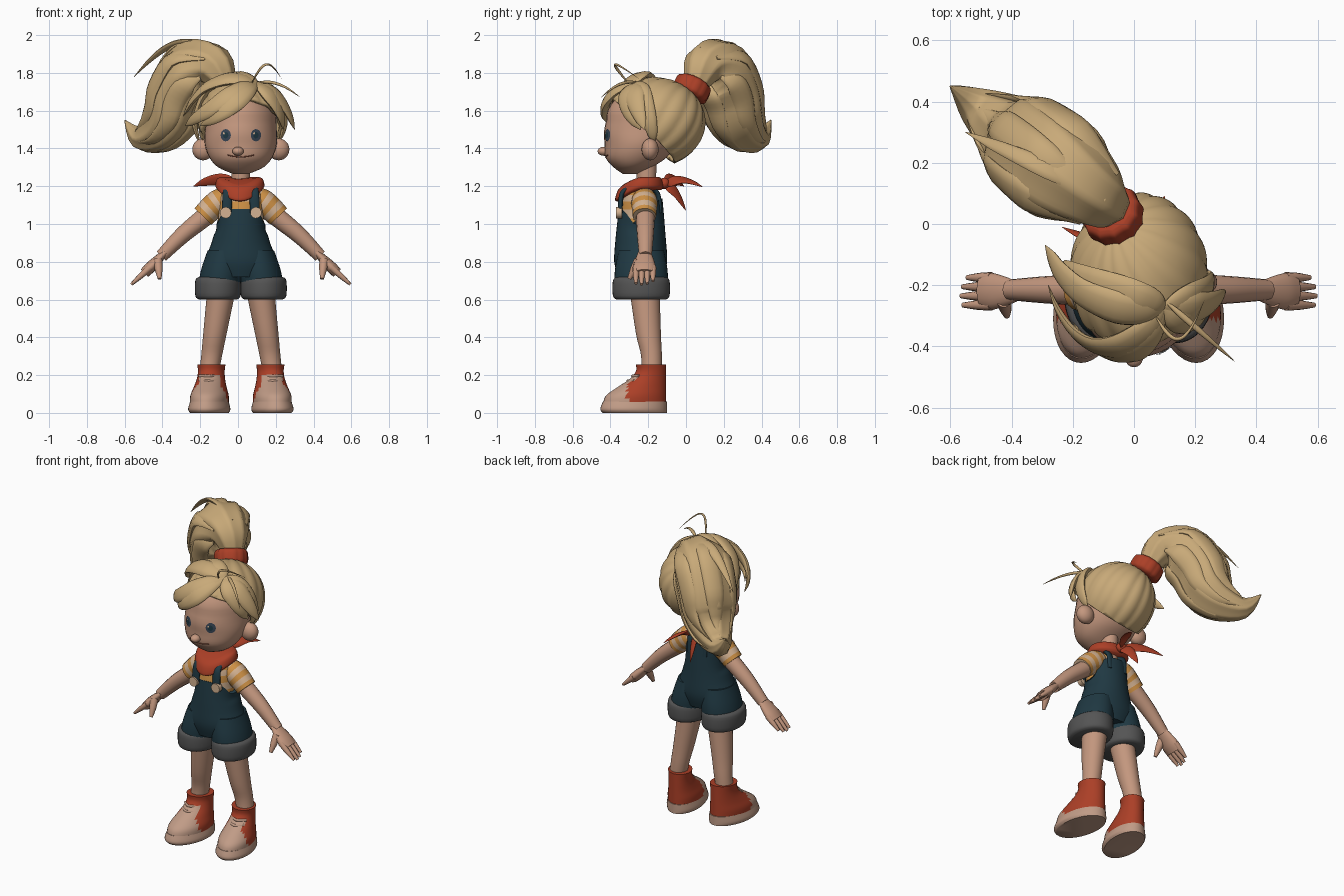
import bpy, bmesh, math
from mathutils import Vector, Matrix
from mathutils.bvhtree import BVHTree

cube = bpy.data.objects.get("Cube")
if cube:
    bpy.data.objects.remove(cube, do_unlink=True)

MID = .015  # symmetry line of the body


def material(name, *rgb):
    mat = bpy.data.materials.new(name)
    mat.use_nodes = True
    mat.diffuse_color = (*rgb, 1)
    mat.node_tree.nodes["Principled BSDF"].inputs["Base Color"].default_value = (*rgb, 1)
    return mat


HAIR = material("blonde", .58, .4, .19)
SKIN = material("skin", .55, .31, .21)
DENIM = material("dark denim", .014, .04, .055)
RED = material("rust red", .41, .05, .02)
GREY = material("cuff grey", .09, .09, .09)
ORANGE = material("stripe orange", .61, .28, .06)
CREAM = material("cream", .66, .45, .29)
PALE = material("shoe pale", .53, .33, .24)
EYE = material("eye blue", .04, .06, .09)
LIP = material("lip brown", .22, .07, .04)


def finish(name, bm, *mats):
    bmesh.ops.recalc_face_normals(bm, faces=bm.faces[:])
    mesh = bpy.data.meshes.new(name)
    bm.to_mesh(mesh)
    bm.free()
    for mat in mats:
        mesh.materials.append(mat)
    for polygon in mesh.polygons:
        polygon.use_smooth = True
    mesh.set_sharp_from_angle(angle=math.radians(50))
    obj = bpy.data.objects.new(name, mesh)
    bpy.context.collection.objects.link(obj)
    return obj


def smooth_rows(rows, steps=4):
    """Catmull-Rom resampling of rows of numbers."""
    result, last = [], len(rows) - 1
    for i in range(last):
        quads = list(zip(rows[max(i - 1, 0)], rows[i], rows[i + 1], rows[min(i + 2, last)]))
        for step in range(steps):
            t = step / steps
            result.append([b + t / 2 * (c - a + t * (2 * a - 5 * b + 4 * c - d + t * (3 * (b - c) + d - a)))
                           for a, b, c, d in quads])
    return result + [list(rows[-1])]


def skin(name, rings, *mats, rule=None, warp=None):
    """Joins rings into a capped surface; rule(centre, ring) picks the colour."""
    bm = bmesh.new()
    loops = [[bm.verts.new(warp(point) if warp else point) for point in ring] for ring in rings]
    for i, (low, high) in enumerate(zip(loops, loops[1:])):
        for j in range(len(low)):
            face = bm.faces.new((low[j - 1], low[j], high[j], high[j - 1]))
            if rule:
                face.material_index = int(rule(face.calc_center_median(), i))
    bm.faces.new(loops[0])
    bm.faces.new(loops[-1])
    return finish(name, bm, *mats)


def angles(count):
    return [math.tau * j / count for j in range(count)]


def stack(name, x, y, rows, *mats, lean=0, **options):
    """Level ellipses from rows of z, x radius, y radius; lean shifts wide ones forward."""
    rings = [[Vector((x + a * math.sin(t), y - lean * b - b * math.cos(t), z)) for t in angles(36)]
             for z, a, b in smooth_rows(rows)]
    return skin(name, rings, *mats, **options)


def tube(name, rows, *mats, hub=(0, -.2, 0), flat=1, sides=16, lobes=0, depth=0, **options):
    """Sweep along rows of x, y, z, radius; the flattened side faces the hub."""
    rows = smooth_rows(rows)
    points = [Vector(row[:3]) for row in rows]
    rings = []
    for i, point in enumerate(points):
        along = (points[min(i + 1, len(points) - 1)] - points[max(i - 1, 0)]).normalized()
        out = point - Vector(hub)
        out = (out - along * out.dot(along)).normalized()
        side = along.cross(out)
        ring = []
        for t in angles(sides):
            radius = rows[i][3] * (1 - depth * abs(math.sin(t * lobes / 2)))
            ring.append(point + radius * (side * math.cos(t) + out * math.sin(t) * flat))
        rings.append(ring)
    return skin(name, rings, *mats, **options)


def lock(name, points, width, hub, mat=HAIR, flat=.4):
    """Flat lock of hair or cloth that tapers to its tip."""
    rows = []
    for i, point in enumerate(points):
        t = i / (len(points) - 1)
        rows.append((*point, width * max(.03, min(1, .2 + 3 * t) * (1 - t) ** .6)))
    tube(name, rows, mat, hub=hub, flat=flat, sides=12)


def arc(start, end, lift, steps=5):
    return [Vector(start).lerp(Vector(end), i / steps) + Vector(lift) * math.sin(math.pi * i / steps)
            for i in range(steps + 1)]


def ball(name, place, size, mat):
    bm = bmesh.new()
    bmesh.ops.create_uvsphere(bm, u_segments=24, v_segments=14, radius=1,
                              matrix=Matrix.LocRotScale(Vector(place), None, Vector(size)))
    finish(name, bm, mat)


# Head with the jaw pushed forward, neck and nose
def jaw(point):
    point.y -= max(0, 1.55 - point.z) * .35
    return point


head = stack("head", MID, -.195, [(1.265, .04, .04), (1.3, .12, .1), (1.35, .165, .16), (1.42, .19, .19),
                                  (1.5, .19, .22), (1.6, .18, .22), (1.7, .11, .15)], SKIN, warp=jaw)
stack("neck", MID, -.21, [(1.1, .06, .06), (1.2, .05, .05), (1.4, .05, .06)], SKIN)
ball("nose", (0, -.434, 1.385), (.03, .034, .024), SKIN)

# Painted eyes and mouth, laid on the face
bpy.context.view_layer.update()
surface = BVHTree.FromObject(head, bpy.context.evaluated_depsgraph_get())


def on_face(x, z, lift):
    hit = surface.ray_cast(Vector((x, -1, z)), Vector((0, 1, 0)))[0]
    return hit - Vector((0, lift, 0))


def spot(name, x, z, size, lift, mat):
    rings = [[on_face(x + size * k * math.cos(t), z + 1.2 * size * k * math.sin(t), lift) for t in angles(20)]
             for k in (1, .6, .2)]
    skin(name, rings, mat)


for label, x in (("left", .095), ("right", -.065)):
    spot(label + "_iris", x, 1.47, .027, .004, EYE)
    spot(label + "_pupil", x, 1.47, .014, .006, DENIM)
    spot(label + "_eye_glint", x - .01, 1.48, .005, .008, CREAM)
smile = [on_face(MID + .014 * i, 1.355 + i * i / 2500, 0) for i in range(-5, 6)]
tube("mouth", [(*point, .003) for point in smile], LIP, sides=8)

# Hair cap, ribbed from the ponytail and cut away around the face
SKULL, SIZE = Vector((MID, -.165, 1.54)), Vector((.225, .265, .235))
bm = bmesh.new()
bmesh.ops.create_uvsphere(bm, u_segments=96, v_segments=32, radius=1)
turn = Vector((-.4, .7, .8)).to_track_quat("Z", "Y")
for vert in bm.verts:
    rib = abs(math.sin(8 * math.atan2(vert.co.y, vert.co.x) + 2 * vert.co.z)) - .5
    vert.co = SKULL + (turn @ vert.co * (1 + .035 * rib * vert.co.xy.length)) * SIZE.to_3d().freeze().x \
        if SIZE.x == SIZE.y else SKULL + Matrix.Diagonal(SIZE) @ (turn @ vert.co * (1 + .035 * rib * vert.co.xy.length))
bmesh.ops.bisect_plane(bm, geom=bm.verts[:] + bm.edges[:] + bm.faces[:], plane_co=(0, -.3, 1.56),
                       plane_no=(-.15, 1, 1), clear_inner=True)
cap = finish("hair_cap", bm, HAIR)
cap.modifiers.new("thickness", "SOLIDIFY").thickness = .02


# Fringe and side locks sweep over the skull from one parting
def over_skull(end, sag):
    start, end = [Vector([(p - c) / r for p, c, r in zip(place, SKULL, SIZE)]) for place in ((.1, -.28, 1.75), end)]
    points = []
    for i in range(7):
        t = i / 6
        bulge = math.sin(math.pi * t)
        way = (start.lerp(end, t) + Vector((0, -1, -.3)) * sag * bulge).normalized()
        way *= 1.02 + (end.length - 1.02) * t * t + .04 * bulge
        points.append(SKULL + Matrix.Diagonal(SIZE) @ way)
    return points


FRINGE = {"right_sweep": ((-.28, -.2, 1.52), .4), "front_sweep": ((-.2, -.32, 1.52), .4),
          "right_outer": ((-.29, -.07, 1.57), .1), "left_front": ((.24, -.24, 1.5), .1),
          "left_outer": ((.3, -.22, 1.5), 0), "left_ear": ((.21, -.17, 1.43), -.1),
          "right_ear": ((-.2, -.17, 1.43), -.2)}
for label, (end, sag) in FRINGE.items():
    lock(label + "_lock", over_skull(end, sag), .075, SKULL)
lock("curled_wisp", arc((.07, -.3, 1.74), (.23, -.25, 1.77), (0, -.1, .09)), .01, SKULL, flat=.8)
lock("forward_wisp", arc((.1, -.25, 1.75), (.33, -.45, 1.67), (0, 0, .03)), .014, SKULL, flat=.8)

# Ponytail curling in one upright plane, its band and outer locks
ACROSS = Vector((.6, .8, 0))
spine = [(x, -.75 * x, z, r) for x, z, r in (
    (-.07, 1.73, .06), (-.13, 1.83, .12), (-.23, 1.81, .175), (-.31, 1.69, .175), (-.35, 1.57, .16),
    (-.42, 1.49, .12), (-.52, 1.46, .065), (-.6, 1.55, .003))]
tube("ponytail", spine, HAIR, hub=-9 * ACROSS, sides=48, lobes=8, depth=.08)
for i in range(6):
    points = []
    for before, row, after in zip(spine, spine[1:], spine[2:]):
        along = Vector(after[:3]) - Vector(before[:3])
        out = Matrix.Rotation(i * math.tau / 6 + .5, 3, along) @ ACROSS
        points.append(Vector(row[:3]) + out * row[3] * .9)
    lock(f"ponytail_lock_{i + 1}", points, .08, spine[3][:3])
lock("ponytail_top_strand", arc((-.1, .1, 1.89), (-.55, .3, 1.78), (0, 0, .12)), .05, SKULL)
band = [(-.07 - .3 * k, .03 + .4 * k, 1.715 + .8 * k, r) for k, r in ((-.05, .08), (-.03, .1), (.03, .1), (.05, .08))]
tube("hair_band", band, RED, hub=-9 * ACROSS, sides=36, lobes=12, depth=.06)


# Striped shirt
def stripes(centre, ring):
    return ring // 2 % 2


stack("shirt", MID, -.245, [(.94, .13, .11), (1.03, .12, .11), (1.12, .12, .095), (1.18, .1, .08), (1.22, .06, .06)],
      CREAM, ORANGE, rule=stripes)


# Dungarees dip under the arms and rise at the back
def dip(point):
    rise = max(0, point.z - .94)
    side = min(1, abs(point.x - MID) * 8) ** 5
    point.z += rise * ((point.y > -.25) * (1 - side) * .4 - side * .6)
    return point


stack("dungarees_body", MID, -.24, [(.72, .15, .12), (.8, .19, .14), (.9, .155, .135), (1, .132, .125),
                                    (1.08, .13, .115)], DENIM, warp=dip)


def build_side(label, s):
    def across(x):
        return MID + s * x

    def limb(part, y, rows, *mats, **options):
        tube(f"{label}_{part}", [(across(x), y, z, r) for x, z, r in rows], *mats, **options)

    def part(name, x, y, rows, *mats, **options):
        stack(f"{label}_{name}", across(x), y, rows, *mats, **options)

    def knock(point):
        point.x -= s * .15 * (point.z - .3)
        return point

    def splay(point):
        point.x -= s * .12 * (point.y + .2)
        return point

    def shoe_front(centre, ring):
        tongue = centre.y < -.24 and abs(centre.x - across(.165)) < .055
        return centre.z < .2 and (centre.y < -.31 or tongue)

    ball(label + "_ear", (across(.2), -.19, 1.395), (.057, .045, .058), SKIN)

    # Short legs, cuffs, straps and buttons
    part("short_leg", .17, -.237, [(.64, .11, .14), (.75, .11, .14), (.86, .09, .12)], DENIM, warp=knock)
    part("cuff", .121, -.237, [(.6, .1, .13), (.62, .12, .15), (.7, .12, .15), (.72, .1, .13)], GREY)
    bends = [math.pi * i / 8 for i in range(9)]
    strap = [(across(.075 - .01 * t), -.245 - .105 * math.cos(t), 1.06 + .145 * abs(math.sin(t)) ** .5, .026)
             for t in bends]
    tube(label + "_strap", strap, DENIM, hub=(across(.07), -.24, 1.08), flat=.5)
    tube(label + "_button", [(across(.08), y, 1.06, .03) for y in (-.34, -.37)], CREAM)

    # Sleeve, arm and hand
    limb("sleeve", -.22, [(.07, 1.14, .06), (.115, 1.115, .07), (.16, 1.08, .066), (.2, 1.04, .062)],
         CREAM, ORANGE, rule=stripes)
    limb("arm", -.215, [(.1, 1.11, .05), (.2, 1.03, .05), (.31, .94, .044), (.42, .83, .034)], SKIN)
    limb("palm", -.22, [(.4, .85, .034), (.44, .81, .05), (.48, .77, .06), (.51, .74, .055)], SKIN, flat=.5)
    for i, reach in enumerate((.094, .1, .095, .08)):
        finger = [(.48 + reach * k, .77 - .9 * reach * k, .018 - .01 * k * k) for k in (0, .5, 1)]
        limb(f"finger_{i + 1}", -.265 + .03 * i, finger, SKIN, sides=10)
    thumb = [(across(.44 - .01 * k), -.25 - .05 * k, .81 - .1 * k, .024 - .014 * k * k) for k in (0, .5, 1)]
    tube(label + "_thumb", thumb, SKIN, hub=(across(1), -.2, .8))

    # Leg, shoe and laces
    part("leg", .155, -.1, [(.18, .05, .055), (.3, .055, .055), (.42, .062, .066), (.66, .076, .08)], SKIN,
         lean=1.5, warp=knock)
    part("sole", .158, -.1, [(0, .1, .17), (.02, .11, .177), (.06, .1, .17)], PALE, lean=1, warp=splay)
    part("shoe", .158, -.105, [(.04, .1, .168), (.09, .1, .16), (.135, .086, .13), (.18, .074, .096),
                               (.22, .07, .08), (.255, .074, .08)], RED, PALE, lean=1, warp=splay, rule=shoe_front)
    for i in range(3):
        lace = [(across(.17 + .05 * k), -.333 + .025 * i + .035 * k * k, .145 + .025 * i, .008) for k in (-1, 0, 1)]
        tube(f"{label}_lace_{i + 1}", lace, PALE, sides=8)


build_side("left", 1)
build_side("right", -1)


# Neckerchief, pointed at the front, knotted behind
def droop(point):
    drop = 5 * max(0, -.22 - point.y) ** 2
    point.z -= drop
    point.y -= drop * .5
    return point


stack("neckerchief", .01, -.23, [(1.18, .11, .1), (1.2, .13, .11), (1.24, .12, .1), (1.25, .09, .08)], RED, warp=droop)
KNOT = (0, -.115, 1.215)
ball("neckerchief_knot", KNOT, (.035, .03, .03), RED)
for label, end in (("right", (-.235, -.01, 1.2)), ("middle", (-.03, 0, 1.07)), ("left", (.1, .09, 1.195))):
    lock(f"neckerchief_{label}_tail", arc(KNOT, end, (0, 0, .025)), .05, (-.2, -.35, 1.1), RED, .3)
